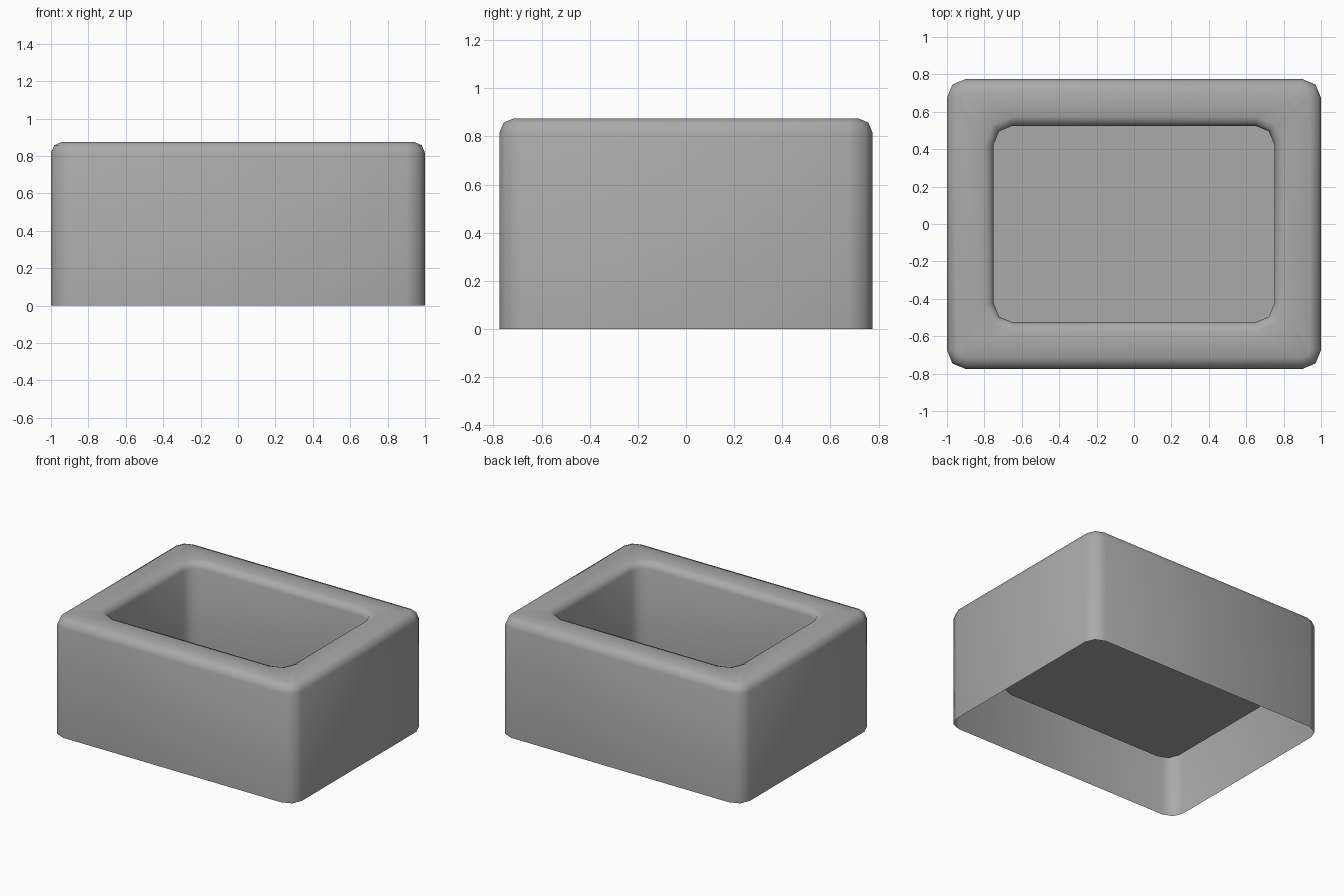
import bpy, bmesh
from math import cos, sin, pi

cube = bpy.data.objects.get("Cube")
if cube:
    bpy.data.objects.remove(cube, do_unlink=True)

HX, HY, TOP = 1.0, 0.775, 0.875     # outer half sizes and height
WALL, FLOOR = 0.25, 0.25            # rim inset and floor height
CORNER, EDGE, LIP = 0.1, 0.06, 0.05  # rounding sizes
SOFT = 1 - cos(pi / 4)              # midpoint inset of a two-step bevel


def ring(bm, inset, radius, z):
    """One rounded rectangle loop with two-step corners."""
    x, y = HX - inset - radius, HY - inset - radius
    loop = []
    for i, (sx, sy) in enumerate([(1, 1), (-1, 1), (-1, -1), (1, -1)]):
        for step in range(3):
            a = i * pi / 2 + step * pi / 4
            loop.append(bm.verts.new((sx * x + radius * cos(a),
                                      sy * y + radius * sin(a), z)))
    return loop


def bridge(bm, a, b):
    n = len(a)
    for i in range(n):
        j = (i + 1) % n
        bm.faces.new((a[i], a[j], b[j], b[i]))


# Section from the open base, over the rounded rim, down to the floor
section = [
    (0, 0),
    (0, TOP - EDGE),
    (EDGE * SOFT, TOP - EDGE * SOFT),
    (EDGE, TOP),
    (WALL - LIP, TOP),
    (WALL - LIP * SOFT, TOP - LIP * SOFT),
    (WALL, TOP - LIP),
    (WALL, FLOOR),
]
bm = bmesh.new()
loops = []
for inset, z in section:
    if inset <= EDGE:
        radius = CORNER - inset
    else:
        radius = CORNER + (WALL - inset)
    loops.append(ring(bm, inset, radius, z))
for lower, upper in zip(loops, loops[1:]):
    bridge(bm, lower, upper)
bm.faces.new(loops[-1])             # tray floor

mesh = bpy.data.meshes.new("hollow_tray")
bm.to_mesh(mesh)
bm.free()
tray = bpy.data.objects.new("hollow_tray", mesh)
bpy.context.collection.objects.link(tray)

# Plain grey finish
grey = bpy.data.materials.new("mid_grey")
grey.use_nodes = True
colour = (0.4, 0.4, 0.4, 1)
grey.diffuse_color = colour
grey.node_tree.nodes["Principled BSDF"].inputs["Base Color"].default_value = colour
mesh.materials.append(grey)

# Smooth bevels, with the floor edge kept sharp
bpy.ops.object.select_all(action="DESELECT")
tray.select_set(True)
bpy.context.view_layer.objects.active = tray
bpy.ops.object.shade_smooth_by_angle(angle=pi / 3)
